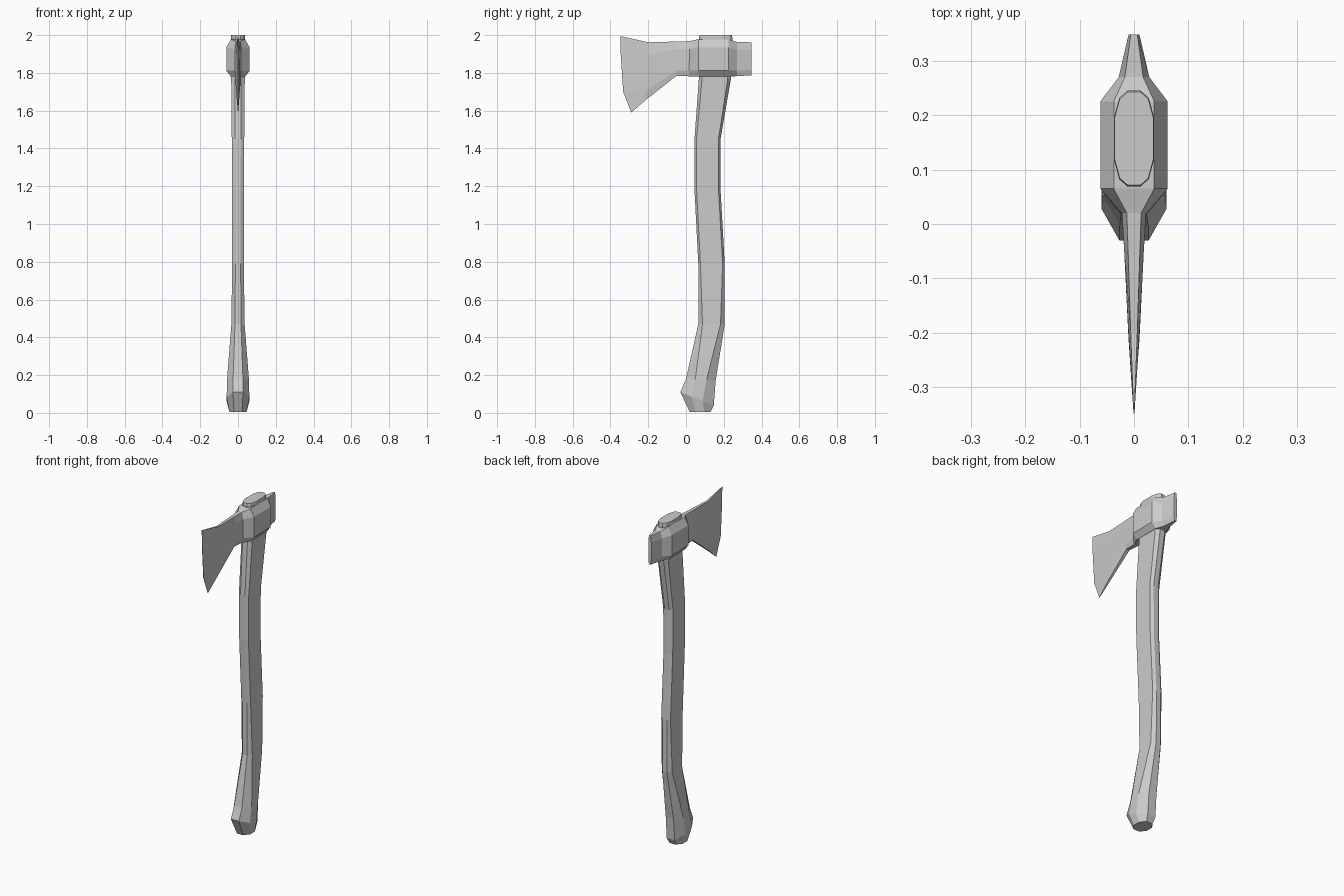
import bpy, bmesh

old = bpy.data.objects.get("Cube")
if old:
    bpy.data.objects.remove(old, do_unlink=True)

grey = bpy.data.materials.new("plain_grey")
grey.use_nodes = True
COLOUR = (0.6, 0.6, 0.6, 1)
grey.diffuse_color = COLOUR
grey.node_tree.nodes["Principled BSDF"].inputs["Base Color"].default_value = COLOUR


def loft(name, rings):
    """Skin a row of matching rings and close both ends."""
    bm = bmesh.new()
    loops = [[bm.verts.new(p) for p in ring] for ring in rings]
    n = len(loops[0])
    for a, b in zip(loops, loops[1:]):
        for i in range(n):
            j = (i + 1) % n
            bm.faces.new((a[i], a[j], b[j], b[i]))
    bm.faces.new(loops[0][::-1])
    bm.faces.new(loops[-1])
    bmesh.ops.recalc_face_normals(bm, faces=bm.faces)
    mesh = bpy.data.meshes.new(name)
    bm.to_mesh(mesh)
    bm.free()
    mesh.materials.append(grey)
    obj = bpy.data.objects.new(name, mesh)
    bpy.context.collection.objects.link(obj)
    return obj


def mirrored(half):
    """Complete a ring from its +x half, listed end to end."""
    return half + [(-x, y, z) for x, y, z in reversed(half)]


def handle_ring(front, back, z_front, z_back, width, inset):
    """Long octagon: narrow front and back, flat cheeks."""
    def at(t, x):
        return (x, front + (back - front) * t, z_front + (z_back - z_front) * t)
    return mirrored([at(0, width * 0.45), at(inset, width),
                     at(1 - inset, width), at(1, width * 0.45)])


def head_ring(top, bottom, width, bulge=0.0, low=0.84):
    """Upright octagon between a top and a bottom (y, z) point."""
    def at(t, x, dy=0.0):
        return (x, top[0] + (bottom[0] - top[0]) * t + dy,
                top[1] + (bottom[1] - top[1]) * t)
    return mirrored([at(0, width * 0.6), at(0.22, width, bulge * 0.4),
                     at(low, width, bulge), at(1, width * 0.6)])


# Handle, from the butt up into the eye
handle = [
    (0.02, 0.13, 0.005, 0.005, 0.046, 0.30),
    (-0.03, 0.147, 0.11, 0.04, 0.06, 0.33),
    (0.0, 0.157, 0.18, 0.17, 0.058, 0.31),
    (0.065, 0.205, 0.47, 0.47, 0.035, 0.16),
    (0.065, 0.205, 0.79, 0.79, 0.031, 0.08),
    (0.045, 0.183, 1.18, 1.18, 0.031, 0.08),
    (0.045, 0.183, 1.45, 1.45, 0.033, 0.08),
    (0.068, 0.238, 1.77, 1.77, 0.036, 0.1),
    (0.072, 0.242, 1.95, 1.95, 0.036, 0.15),
]
loft("handle", [handle_ring(*s) for s in handle])


# Handle end showing above the eye
def plug_ring(z, s):
    half = [(0.012, -0.088), (0.027, -0.075), (0.037, -0.038),
            (0.037, 0.038), (0.027, 0.075), (0.012, 0.088)]
    return mirrored([(x * s, 0.157 + y * s, z) for x, y in half])


loft("handle_end", [plug_ring(z, s) for z, s in
                    [(1.95, 1.0), (1.99, 1.0), (2.0, 0.97)]])

# Axe head, from the poll to the cutting edge
head = [
    ((0.348, 1.962), (0.348, 1.787), 0.010),
    ((0.27, 1.963), (0.27, 1.783), 0.028),
    ((0.225, 1.978), (0.225, 1.78), 0.062),
    ((0.065, 1.978), (0.065, 1.78), 0.062),
    ((0.02, 1.968), (0.015, 1.782), 0.022),
    ((-0.05, 1.966), (-0.05, 1.785), 0.018),
    ((-0.20, 1.962), (-0.215, 1.655), 0.010),
    ((-0.348, 1.995), (-0.29, 1.59), 0.001, -0.027, 0.73),
]
loft("axe_head", [head_ring(*s) for s in head])
